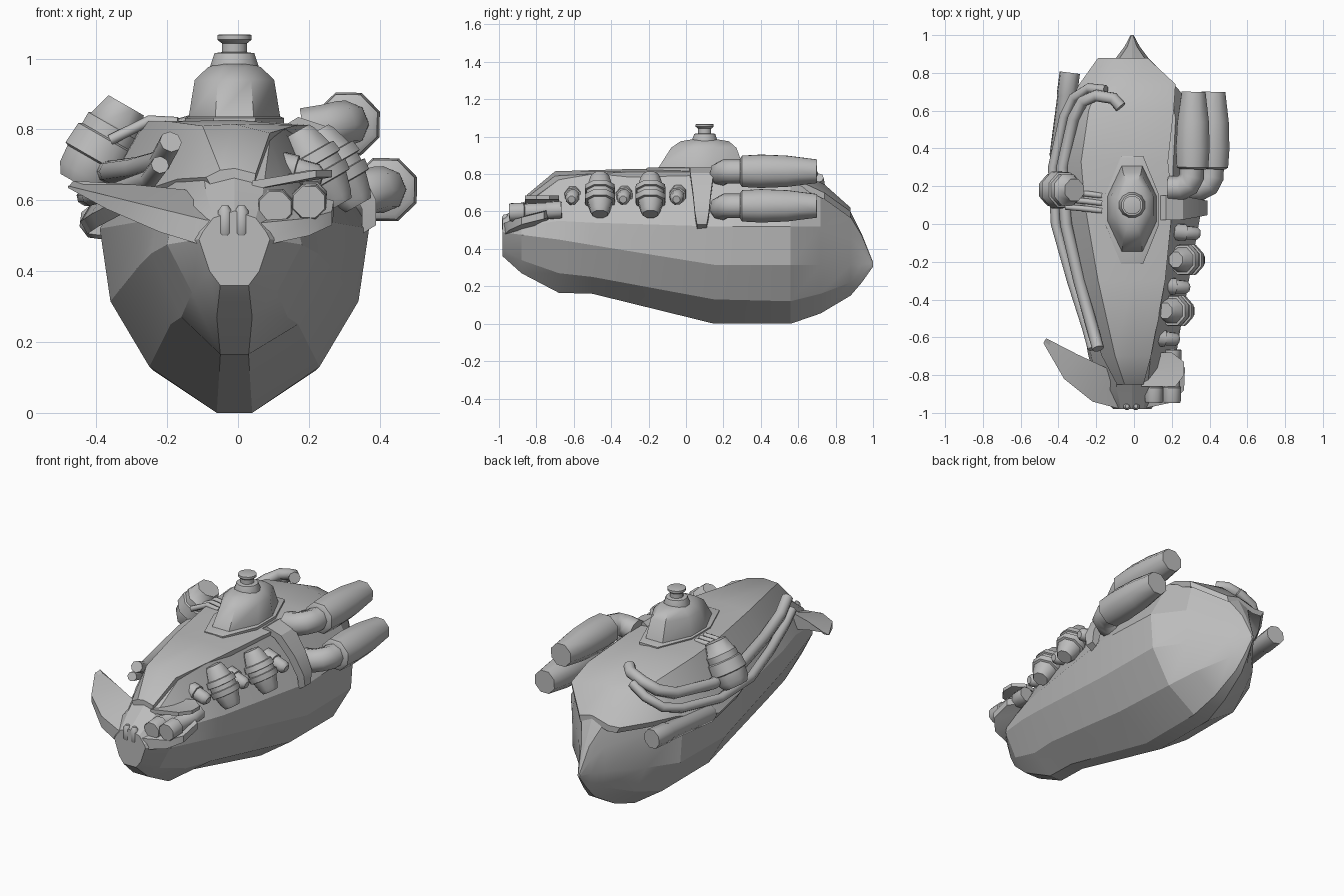
import bpy, bmesh, math
from mathutils import Vector

grey = bpy.data.materials.new("hull grey")
grey.diffuse_color = (0.5, 0.5, 0.5, 1)


def loft(name, rings, angle=30):
    """Skin a list of equally long point rings and cap both ends."""
    bm = bmesh.new()
    vs = [[bm.verts.new(p) for p in r] for r in rings]
    n = len(rings[0])
    for a, b in zip(vs, vs[1:]):
        for i in range(n):
            j = (i + 1) % n
            bm.faces.new((a[i], a[j], b[j], b[i]))
    bm.faces.new(vs[0][::-1])
    bm.faces.new(vs[-1])
    bmesh.ops.recalc_face_normals(bm, faces=bm.faces)
    me = bpy.data.meshes.new(name)
    bm.to_mesh(me)
    bm.free()
    ob = bpy.data.objects.new(name, me)
    bpy.context.collection.objects.link(ob)
    me.materials.append(grey)
    bpy.ops.object.select_all(action='DESELECT')
    ob.select_set(True)
    bpy.context.view_layer.objects.active = ob
    bpy.ops.object.shade_smooth_by_angle(angle=math.radians(angle))
    return ob


def lathe(name, origin, axis, profile, sides=8, angle=50):
    """Profile of (distance along axis, radius) around an arbitrary axis."""
    origin, axis = Vector(origin), Vector(axis).normalized()
    q = Vector((0, 0, 1)).rotation_difference(axis)
    rings = []
    for t, r in profile:
        rings.append([origin + q @ Vector((r * math.cos(2 * math.pi * (i + .5) / sides),
                                           r * math.sin(2 * math.pi * (i + .5) / sides), t))
                      for i in range(sides)])
    return loft(name, rings, angle=angle)


def pipe(name, pts, r):
    cu = bpy.data.curves.new(name, 'CURVE')
    cu.dimensions = '3D'
    cu.bevel_depth = r
    cu.bevel_resolution = 2
    cu.use_fill_caps = True
    sp = cu.splines.new('POLY')
    sp.points.add(len(pts) - 1)
    for p, c in zip(sp.points, pts):
        p.co = (*c, 1)
    sp.use_smooth = True
    cu.materials.append(grey)
    bpy.context.collection.objects.link(bpy.data.objects.new(name, cu))


# Hull: y, then half-section points from keel, bilge, chine, shoulder to deck edge, deck height
CX = -0.01
stations = [
    (-.98, (.04, .36), (.07, .40), (.10, .49), (.09, .51), (.06, .55), .57),
    (-.88, (.05, .27), (.12, .34), (.19, .475), (.18, .52), (.08, .62), .64),
    (-.68, (.04, .165), (.15, .27), (.235, .45), (.22, .55), (.10, .77), .79),
    (-.50, (.04, .16), (.18, .25), (.265, .42), (.265, .54), (.14, .80), .81),
    (.15, (.05, 0), (.24, .13), (.35, .315), (.38, .52), (.21, .81), .82),
    (.56, (.05, 0), (.23, .12), (.345, .315), (.36, .52), (.23, .76), .80),
    (.72, (.035, .055), (.17, .16), (.235, .315), (.24, .52), (.20, .69), .74),
    (.88, (.02, .15), (.06, .22), (.085, .315), (.085, .46), (.065, .57), .60),
    (.94, (.012, .22), (.03, .26), (.04, .315), (.04, .40), (.025, .47), .48),
    (1.0, (.004, .305), (.006, .31), (.008, .315), (.007, .32), (.004, .325), .33),
]
rings = []
for y, *half, top in stations:
    rings.append([(CX + x, y, z) for x, z in half] + [(CX, y, top)]
                 + [(CX - x, y, z) for x, z in reversed(half)])
loft("hull", rings, angle=19)

# Deck shell: y, left rim x z, left ridge x, right rim x z, centre height
deck = [
    (-.85, -.09, .665, -.05, .05, .675, .69), (-.70, -.17, .66, -.10, .09, .79, .815),
    (-.30, -.32, .61, -.19, .165, .812, .827), (.10, -.415, .56, -.26, .205, .812, .827),
    (.33, -.445, .54, -.28, .18, .812, .827), (.60, -.36, .60, -.24, .21, .765, .81),
    (.74, -.29, .60, -.19, .22, .70, .745), (.88, -.19, .595, -.12, .07, .60, .62),
]
shell = []
for y, xl, zl, xm, xr, zr, zc in deck:
    zm = zc - (.005 if y < .5 else .03)
    shell.append([(xl, y, zl), (xm, y, zm), (CX, y, zc), (xr, y, zr), (xr - .005, y, zr - .035),
                  (CX, y, zc - .035), (xm + .01, y, zm - .035), (xl + .02, y, zl - .035)])
loft("deck_shell", shell, angle=40)

# Conning tower: stretched octagon sections
OCT = [(1, .3), (.42, 1), (-.42, 1), (-1, .3), (-1, -.3), (-.42, -1), (.42, -1), (1, -.3)]


def oct_loft(name, sections, angle):
    loft(name, [[(CX + w * a, (lo + hi) / 2 + (hi - lo) / 2 * b, z) for a, b in OCT]
                for z, w, lo, hi in sections], angle)


oct_loft("tower", [(.80, .132, -.16, .32), (.83, .130, -.15, .31), (.94, .112, -.08, .27),
                   (.975, .075, -.03, .23), (.985, .05, .03, .17)], 40)
oct_loft("tower_collar", [(.80, .14, -.21, .36), (.832, .14, -.21, .36), (.836, .13, -.2, .35)], 25)
lathe("hatch_cap", (CX, .1, .965), (0, 0, 1),
      [(0, .072), (.01, .072), (.05, .058), (.053, .036), (.078, .036), (.08, .04),
       (.088, .05), (.101, .05), (.103, .044)], sides=12, angle=35)

# Twin exhaust tanks on the right rear, each fed by an elbow
for name, x, z in [("upper_tank", .305, .815), ("lower_tank", .41, .63)]:
    lathe(name, (x, 0, z), (.015, 1, 0),
          [(.29, .075), (.30, .09), (.40, .096), (.54, .09), (.70, .068)])
    pipe(name + "_elbow", [(x, .32, z), (x, .25, z), (x - .02, .21, z), (x - .06, .19, z - .01),
                           (x - .12, .19, z - .02)], .066)


# Banded barrels lying against the hull sides
def barrel(name, center, axis, length, r):
    f = [(-.5, .5), (-.42, .62), (-.2, .8), (-.19, .95), (-.06, 1), (-.05, .88), (.05, .88),
         (.06, 1), (.19, .95), (.2, .8), (.42, .62), (.5, .5)]
    lathe(name, center, axis, [(t * length, s * r) for t, s in f], angle=46)


for i, (x, y) in enumerate([(.225, -.46), (.28, -.19)]):
    barrel(f"side_barrel_{i}", (x, y, .69), (-.5, 0, .87), .24, .088)
for i, (x, y) in enumerate([(.175, -.60), (.23, -.325), (.285, -.04)]):
    lathe(f"side_stub_{i}", (x - .08, y, .70), (1, -.08, -.25),
          [(0, .046), (.07, .046), (.072, .038), (.13, .036), (.148, .02)])
lathe("left_barrel", (-.38, .18, .755), (.5, 0, .87),
      [(-.13, .07), (-.10, .09), (-.05, .095), (-.045, .105), (.02, .1), (.025, .09),
       (.06, .09), (.065, .082), (.13, .062)], angle=50)
for i in range(3):
    pipe(f"barrel_tie_{i}", [(-.36, .09 + .04 * i, .77), (-.25, .08 + .04 * i, .825),
                             (-.17, .07 + .04 * i, .82)], .015)

# Left pipes running along the deck slope from the rear deck to the bow
pipe("inner_pipe", [(-.07, .62, .825), (-.11, .665, .815), (-.20, .68, .79), (-.27, .65, .75), (-.32, .56, .71),
                    (-.38, .30, .68), (-.36, .0, .68), (-.29, -.30, .69), (-.22, -.55, .71),
                    (-.19, -.66, .765)], .032)
pipe("outer_pipe", [(-.15, .71, .78), (-.24, .72, .73), (-.32, .67, .67), (-.37, .57, .64), (-.43, .30, .61),
                    (-.415, .0, .61), (-.33, -.30, .63), (-.25, -.55, .66), (-.22, -.66, .70)], .026)

# Left rear tube
lathe("rear_tube", (-.40, .34, .54), (.06, .46, 0), [(0, .04), (.02, .052), (.34, .052), (.35, .056), (.465, .056)])

# Right strap over the deck edge
strap = []
for x, z, w in [(.17, .835, .065), (.26, .805, .062), (.34, .70, .048), (.39, .60, .038), (.39, .53, .026)]:
    strap.append([(x, .085 - w, z), (x, .085 + w, z), (x - .04, .085 + w, z - .025), (x - .04, .085 - w, z - .025)])
loft("strap", strap)

# Bow jaw: outer x,y / inner x,y / bottom z, top z
jaw = [
    (-.48, -.63, -.465, -.605, .635, .645), (-.37, -.82, -.30, -.69, .575, .645),
    (-.22, -.94, -.15, -.76, .51, .63), (-.09, -.975, -.07, -.80, .47, .605),
    (.06, -.975, .06, -.80, .47, .59), (.20, -.945, .13, -.76, .50, .59),
    (.265, -.88, .17, -.74, .53, .60), (.27, -.76, .17, -.70, .56, .63),
]
loft("bow_jaw", [[(ox, oy, b), (ox, oy, b * .45 + t * .55), (ix, iy, t), (ix, iy, b + .02)]
                 for ox, oy, ix, iy, b, t in jaw], angle=35)

# Bow teeth, gun muzzles and the lid above them
for i, x in enumerate((-.037, .01)):
    lathe(f"tooth_{i}", (x, -.965, .495), (0, 0, 1),
          [(0, .012), (.012, .021), (.075, .021), (.09, .01)])
for i, x in enumerate((.105, .20)):
    lathe(f"bow_muzzle_{i}", (x, -.945, .58 + .015 * i), (.02, 1, .05),
          [(0, .048), (.012, .052), (.08, .052), (.085, .045), (.2, .045), (.205, .05), (.28, .048)])
loft("muzzle_lid", [[(.04, y, .63), (w, y, .665), (w, y, .685), (.04, y, .655)]
                    for y, w in [(-.86, .22), (-.80, .265), (-.73, .265), (-.68, .2)]])
